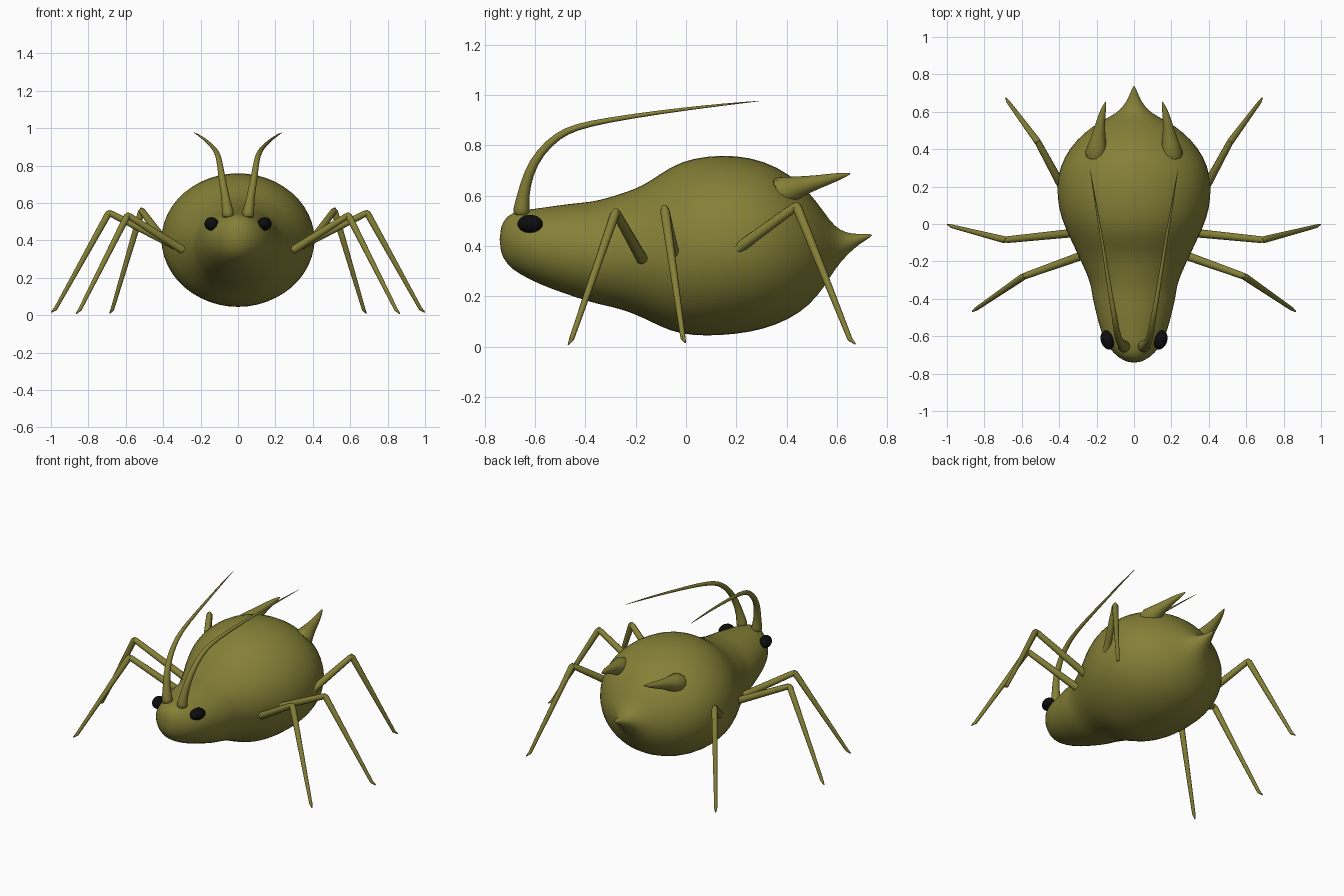
import bpy, bmesh, math
from mathutils import Vector

if "Cube" in bpy.data.objects:
    bpy.data.objects.remove(bpy.data.objects["Cube"])


def material(name, rgb):
    m = bpy.data.materials.new(name)
    m.diffuse_color = (*rgb, 1)
    m.use_nodes = True
    m.node_tree.nodes["Principled BSDF"].inputs["Base Color"].default_value = m.diffuse_color
    return m


OLIVE = material("olive green", (0.235, 0.216, 0.038))
BLACK = material("eye black", (0.004, 0.004, 0.004))


def finish(obj, mat, angle=50):
    obj.data.materials.append(mat)
    bpy.ops.object.select_all(action='DESELECT')
    obj.select_set(True)
    bpy.context.view_layer.objects.active = obj
    bpy.ops.object.shade_smooth_by_angle(angle=math.radians(angle))
    return obj


def loft(name, rings, mat, subsurf=0, angle=50):
    """Skin a list of equal-length point rings and cap both ends."""
    bm = bmesh.new()
    loops = [[bm.verts.new(p) for p in ring] for ring in rings]
    n = len(loops[0])
    for a, b in zip(loops, loops[1:]):
        for i in range(n):
            j = (i + 1) % n
            bm.faces.new((a[i], a[j], b[j], b[i]))
    bm.faces.new(loops[0])
    bm.faces.new(loops[-1])
    bmesh.ops.recalc_face_normals(bm, faces=bm.faces)
    mesh = bpy.data.meshes.new(name)
    bm.to_mesh(mesh)
    bm.free()
    obj = bpy.data.objects.new(name, mesh)
    bpy.context.collection.objects.link(obj)
    finish(obj, mat, angle)
    if subsurf:
        obj.modifiers.new("smooth", 'SUBSURF').levels = subsurf
        obj.modifiers["smooth"].render_levels = subsurf
    return obj


def tube(name, points, radii, ref, sides=10, subsurf=0):
    """Round tapered tube through points; ref fixes the ring orientation."""
    pts = [Vector(p) for p in points]
    rings = []
    for i, (p, r) in enumerate(zip(pts, radii)):
        d = (pts[min(i + 1, len(pts) - 1)] - pts[max(i - 1, 0)]).normalized()
        u = (Vector(ref) - d * d.dot(Vector(ref))).normalized()
        v = d.cross(u)
        rings.append([p + r * (u * math.cos(t) + v * math.sin(t))
                      for t in (2 * math.pi * k / sides for k in range(sides))])
    return loft(name, rings, OLIVE, subsurf)


# Body: head, thorax, abdomen and pointed tail; rows are y, bottom, top, half width
SECTIONS = [
    (-0.742, 0.385, 0.465, 0.03), (-0.715, 0.325, 0.525, 0.085),
    (-0.66, 0.285, 0.543, 0.14), (-0.58, 0.245, 0.552, 0.178),
    (-0.48, 0.208, 0.568, 0.203), (-0.38, 0.175, 0.577, 0.228),
    (-0.33, 0.163, 0.588, 0.230), (-0.25, 0.145, 0.612, 0.262),
    (-0.17, 0.112, 0.642, 0.300), (-0.10, 0.075, 0.692, 0.333),
    (-0.02, 0.045, 0.740, 0.372), (0.08, 0.038, 0.762, 0.408),
    (0.20, 0.045, 0.765, 0.418), (0.31, 0.065, 0.742, 0.400),
    (0.41, 0.105, 0.690, 0.345), (0.49, 0.160, 0.618, 0.268),
    (0.55, 0.235, 0.535, 0.180), (0.59, 0.305, 0.478, 0.095),
    (0.64, 0.365, 0.450, 0.048), (0.69, 0.408, 0.448, 0.024),
    (0.742, 0.440, 0.448, 0.003)]
body_rings = []
for y, lo, hi, w in SECTIONS:
    body_rings.append([(w * math.cos(t), y, (lo + hi) / 2 + (hi - lo) / 2 * math.sin(t))
                       for t in (2 * math.pi * k / 24 for k in range(24))])
loft("body", body_rings, OLIVE, subsurf=1, angle=80)

# Legs: hip, knee, ankle, toe on the +x side
LEGS = {
    "front": ((0.295, -0.175, 0.348), (0.59, -0.28, 0.535), (0.845, -0.455, 0.03), (0.865, -0.468, 0.008)),
    "middle": ((0.295, -0.045, 0.350), (0.69, -0.085, 0.548), (0.975, -0.012, 0.035), (0.998, -0.002, 0.016)),
    "hind": ((0.385, 0.20, 0.385), (0.515, 0.44, 0.560), (0.672, 0.652, 0.03), (0.686, 0.674, 0.010)),
}
# Antenna path on the +x side
ANTENNA = [(0.052, -0.655, 0.52), (0.055, -0.655, 0.548), (0.062, -0.648, 0.60),
           (0.078, -0.628, 0.69), (0.092, -0.58, 0.775), (0.102, -0.51, 0.84),
           (0.115, -0.44, 0.873), (0.135, -0.32, 0.900), (0.172, -0.08, 0.936),
           (0.210, 0.14, 0.962), (0.237, 0.305, 0.978)]
ANTENNA_R = [0.036, 0.035, 0.025, 0.021, 0.018, 0.016, 0.014, 0.011, 0.008, 0.005, 0.001]

for side, s in (("right", 1), ("left", -1)):
    def flip(points):
        return [(s * x, y, z) for x, y, z in points]

    for leg, joints in LEGS.items():
        hip, knee, ankle, toe = [Vector(p) for p in flip(joints)]
        thigh = (knee - hip).normalized()
        tube(f"{leg}_thigh_{side}", [hip, knee - thigh * 0.012, knee + thigh * 0.008],
             [0.023, 0.018, 0.010], (0, 1, 0))
        shin = (ankle - knee).normalized()
        tube(f"{leg}_shin_{side}", [knee - shin * 0.012, knee + shin * 0.01, ankle],
             [0.010, 0.019, 0.010], (0, 1, 0))
        tube(f"{leg}_foot_{side}", [ankle - shin * 0.01, ankle, toe],
             [0.007, 0.010, 0.003], (0, 1, 0), sides=8)

    tube(f"antenna_{side}", flip(ANTENNA), ANTENNA_R, (1, 0, 0), subsurf=1)

    # Horn on the upper rear of the abdomen
    tube(f"rear_horn_{side}",
         flip([(0.205, 0.34, 0.60), (0.195, 0.43, 0.632), (0.182, 0.53, 0.656),
               (0.165, 0.61, 0.677), (0.150, 0.657, 0.689)]),
         [0.085, 0.046, 0.027, 0.016, 0.002], (1, 0, 0), sides=12, subsurf=1)

    # Eye
    bpy.ops.mesh.primitive_uv_sphere_add(segments=20, ring_count=12, radius=1,
                                         location=(s * 0.142, -0.62, 0.488),
                                         rotation=(0, s * 0.55, -s * 0.30))
    eye = bpy.context.object
    eye.name = f"eye_{side}"
    eye.scale = (0.036, 0.052, 0.036)
    finish(eye, BLACK, 80)
